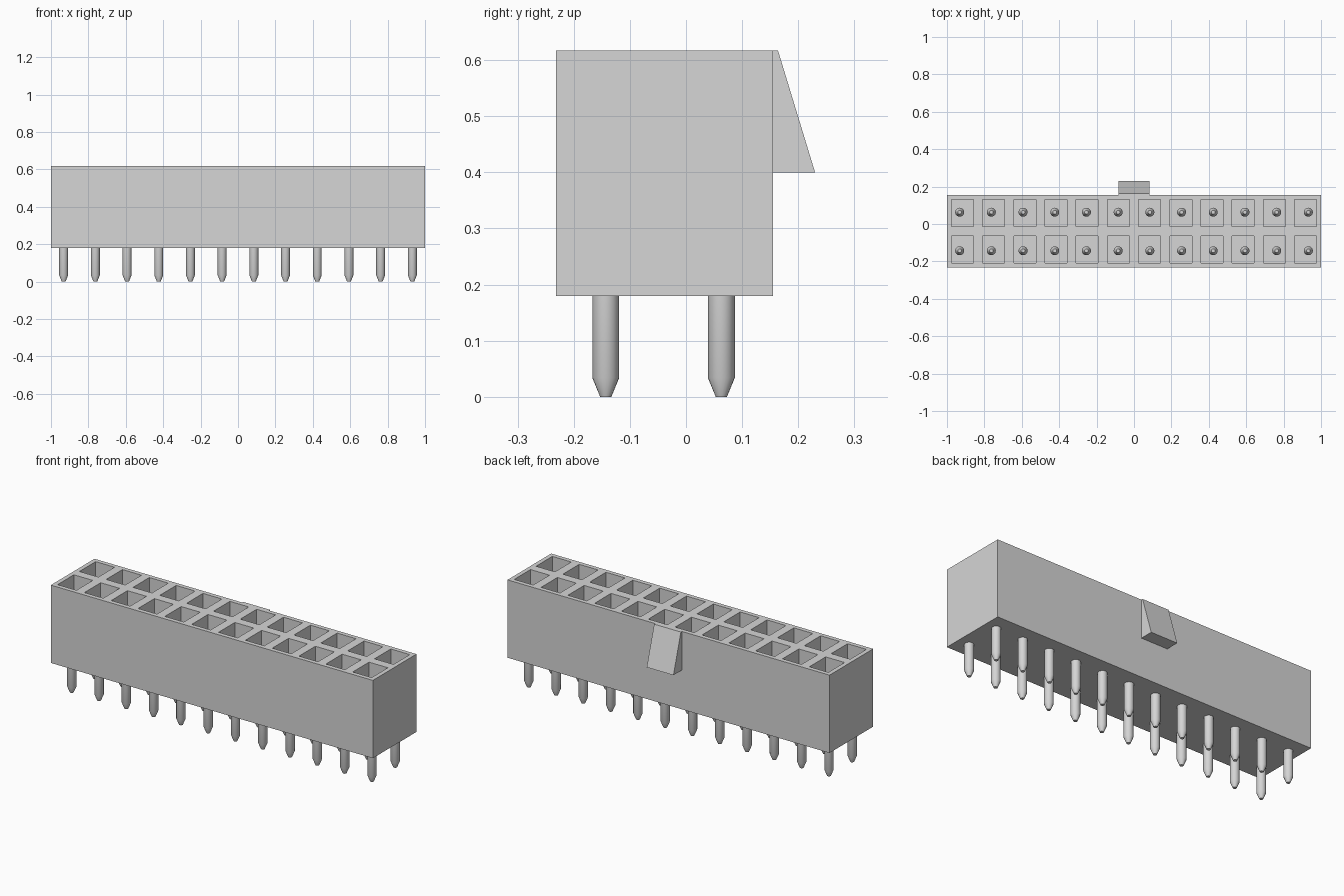
import bpy, bmesh, math
from mathutils import Matrix

if "Cube" in bpy.data.objects:
    bpy.data.objects.remove(bpy.data.objects["Cube"])

COLS, ROWS = 12, 2
Y_FRONT, Y_BACK = -0.232, 0.155
Z_BOTTOM, Z_TOP = 0.18, 0.617
WALL, FLOOR = 0.0245, 0.25
Y_MID = (Y_FRONT + Y_BACK) / 2

grey = bpy.data.materials.new("light grey")
grey.use_nodes = True
COLOUR = (0.67, 0.67, 0.67, 1)
grey.diffuse_color = COLOUR
grey.node_tree.nodes["Principled BSDF"].inputs["Base Color"].default_value = COLOUR


def finish(bm, name):
    bmesh.ops.recalc_face_normals(bm, faces=bm.faces)
    mesh = bpy.data.meshes.new(name)
    bm.to_mesh(mesh)
    bm.free()
    mesh.materials.append(grey)
    return mesh


def place(mesh, name, location=(0, 0, 0)):
    obj = bpy.data.objects.new(name, mesh)
    obj.location = location
    bpy.context.collection.objects.link(obj)
    return obj


# Housing: a grid of cells, each inset and sunk into a socket
bm = bmesh.new()
bmesh.ops.create_grid(bm, x_segments=COLS, y_segments=ROWS, size=1,
                      matrix=Matrix.Translation((0, Y_MID, Z_TOP))
                      @ Matrix.Diagonal((1, (Y_BACK - Y_FRONT) / 2, 1, 1)))
cells = list(bm.faces)
bmesh.ops.inset_individual(bm, faces=cells, thickness=WALL, use_even_offset=True)
bmesh.ops.inset_individual(bm, faces=cells, thickness=0, depth=FLOOR - Z_TOP)

# Outer walls and base, extruded from the outer rim
rim = [e for e in bm.edges if e.is_boundary]
bmesh.ops.extrude_edge_only(bm, edges=rim)
low_edges = [e for e in bm.edges if e.is_boundary]
for v in {v for e in low_edges for v in e.verts}:
    v.co.z = Z_BOTTOM
bmesh.ops.contextual_create(bm, geom=low_edges)
place(finish(bm, "housing"), "housing")

# Latch wedge on the back
bm = bmesh.new()
profile = [(Y_BACK, Z_TOP), (0.164, Z_TOP), (0.23, 0.4), (Y_BACK, 0.4)]
side = bm.faces.new([bm.verts.new((-0.083, y, z)) for y, z in profile])
new = bmesh.ops.extrude_face_region(bm, geom=[side], use_keep_orig=True)["geom"]
bmesh.ops.translate(bm, vec=(0.166, 0, 0),
                    verts=[g for g in new if isinstance(g, bmesh.types.BMVert)])
place(finish(bm, "latch_wedge"), "latch_wedge")

# Round pin with tapered ends, spun from a profile
bm = bmesh.new()
profile = [(0, 0), (0.010, 0), (0.024, 0.034), (0.024, 0.436), (0.010, 0.47), (0, 0.47)]
verts = [bm.verts.new((r, 0, z)) for r, z in profile]
edges = [bm.edges.new(pair) for pair in zip(verts, verts[1:])]
bmesh.ops.spin(bm, geom=verts + edges, cent=(0, 0, 0), axis=(0, 0, 1),
               angle=math.tau, steps=20)
bmesh.ops.remove_doubles(bm, verts=bm.verts, dist=1e-5)
pin_mesh = finish(bm, "pin")
for poly in pin_mesh.polygons:
    poly.use_smooth = abs(poly.normal.z) < 0.9

# Two rows of pins
for row, y in (("front", -0.143), ("back", 0.063)):
    for i in range(COLS):
        x = (i - (COLS - 1) / 2) * 0.1695
        place(pin_mesh, f"{row}_pin_{i + 1}", (x, y, 0))
